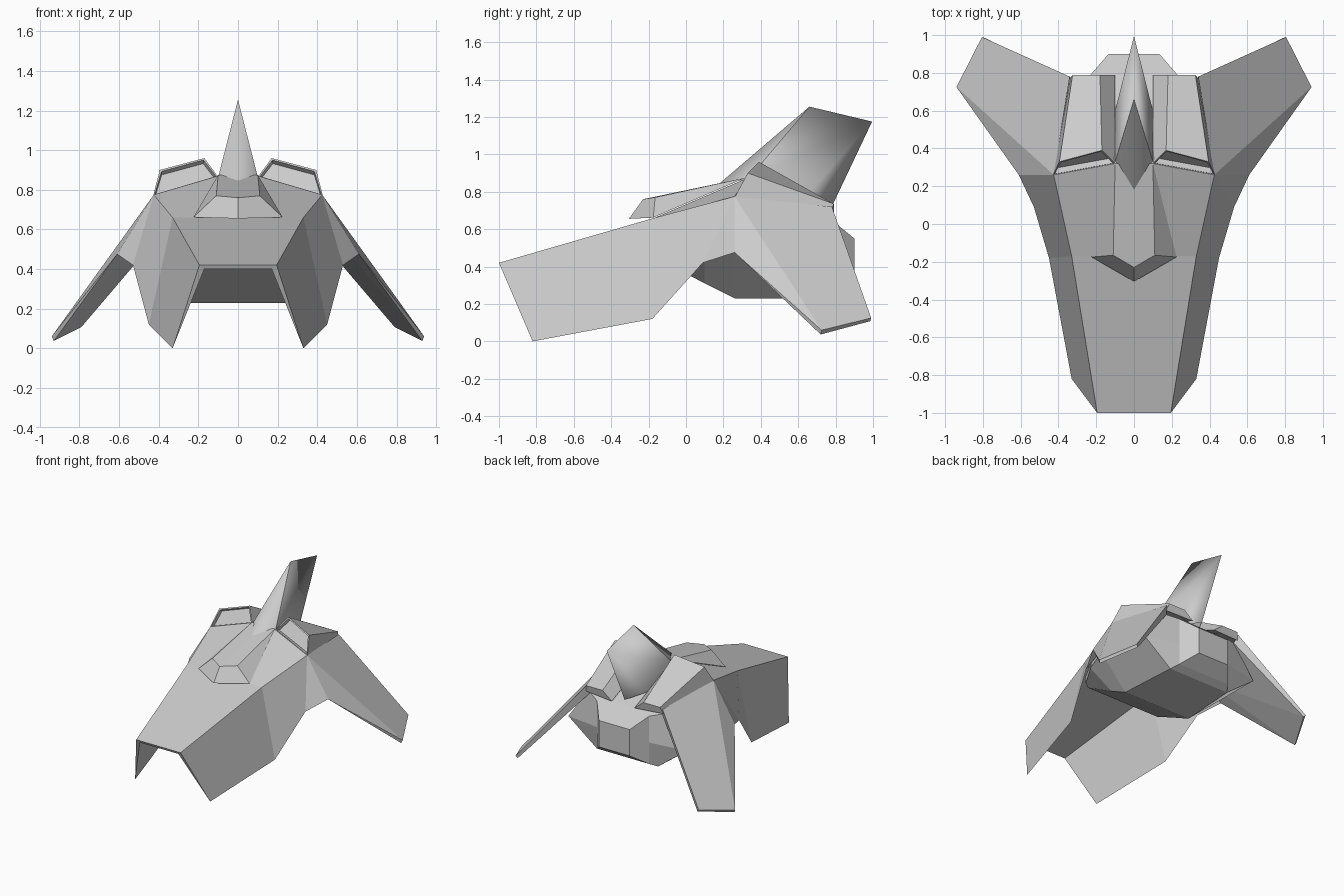
import bpy, bmesh


def part(name, verts, faces, fix_normals=False, inset=None):
    """Right-hand half of a part, mirrored across x = 0."""
    bm = bmesh.new()
    vs = [bm.verts.new(v) for v in verts]
    fs = [bm.faces.new([vs[i] for i in f]) for f in faces]
    if fix_normals:
        bmesh.ops.recalc_face_normals(bm, faces=fs)
    if inset is not None:
        face = fs[inset]
        bmesh.ops.inset_region(bm, faces=[face], thickness=0.012)
        bmesh.ops.inset_region(bm, faces=[face], thickness=0.003, depth=-0.03)
    me = bpy.data.meshes.new(name)
    bm.to_mesh(me)
    bm.free()
    ob = bpy.data.objects.new(name, me)
    bpy.context.collection.objects.link(ob)
    ob.modifiers.new("mirror", 'MIRROR').use_clip = True
    return ob


# Hull shell: roof and tapered cheek plates, open underneath
part("hull_shell", [
    (0, -1, .42), (.195, -1, .42), (.33, -.17, .66), (.22, -.17, .66), (0, -.17, .66),
    (.425, .26, .775), (.1, .32, .87), (0, .32, .87),
    (.34, .77, .7), (.1, .765, .66), (0, .765, .66),
    (.33, -.82, 0), (.45, -.18, .12), (.53, .09, .42),
    (0, -.99, .4), (.17, -.99, .4), (.305, -.17, .635), (0, -.17, .635), (.4, .26, .73)],
    [(0, 1, 2, 3, 4), (4, 3, 6, 7), (3, 2, 5, 6), (7, 6, 9, 10), (6, 5, 8, 9),
     (1, 11, 12, 2), (2, 12, 13, 5),
     (14, 17, 16, 15), (15, 16, 12, 11), (16, 18, 13, 12), (0, 14, 15, 1), (1, 15, 11)])

# Drooped wing plates
part("wing", [
    (.425, .26, .775), (.53, .09, .42), (.61, .26, .475), (.94, .725, .06), (.805, .99, .125),
    (.34, .78, .72), (.93, .72, .037), (.79, .985, .108), (.32, .75, .66), (.46, .27, .6)],
    [(0, 1, 2), (0, 2, 3), (0, 3, 4, 5), (2, 6, 3), (6, 7, 4, 3), (4, 7, 8, 5),
     (9, 8, 7), (9, 7, 6), (9, 6, 2), (1, 9, 2)])

# Belly, wing-root fairing and tail block, lofted along y:
# (y, bottom x, bottom z, chine x, chine z, top x, top z)
sections = [(-.13, .33, .43, .35, .46, .36, .5), (.1, .3, .31, .5, .43, .49, .48),
            (.26, .3, .23, .53, .48, .5, .54), (.735, .27, .23, .52, .42, .34, .67),
            (.79, .23, .26, .23, .43, .23, .64), (.9, .135, .34, .135, .42, .135, .55)]
verts, faces = [], []
for y, xb, zb, xm, zm, xt, zt in sections:
    verts += [(0, y, zb), (xb, y, zb), (xm, y, zm), (xt, y, zt), (0, y, zt)]
for i in range(0, 5 * (len(sections) - 1), 5):
    faces += [(i + k, i + k + 5, i + k + 6, i + k + 1) for k in range(4)]
n = len(verts)
faces += [(0, 1, 2, 3, 4), (n - 1, n - 2, n - 3, n - 4, n - 5)]
part("belly", verts, faces)

# Faceted canopy fairing
part("canopy", [
    (0, -.305, .655), (.225, -.175, .662), (0, -.23, .76), (.11, -.165, .77),
    (.1, .32, .875), (0, .32, .875), (0, -.17, .662)],
    [(0, 1, 3, 2), (2, 3, 4, 5), (1, 4, 3), (0, 6, 1)])

# Wedge engine pods with recessed intakes
part("engine_pod", [
    (.1, .32, .865), (.428, .26, .77), (.395, .33, .9), (.17, .39, .96),
    (.1, .79, .67), (.34, .77, .68), (.325, .79, .735), (.18, .79, .735)],
    [(0, 1, 2, 3), (3, 2, 6, 7), (1, 5, 6, 2), (0, 3, 7, 4), (4, 7, 6, 5), (0, 4, 5, 1)],
    fix_normals=True, inset=0)

# Swept tail fin, softly shaded
fin = part("tail_fin", [
    (0, .18, .845), (.1, .33, .865), (.1, .6, .73), (0, .77, .7),
    (0, .66, 1.255), (0, .995, 1.175)],
    [(0, 1, 4), (1, 2, 5, 4), (2, 3, 5)])
bpy.context.view_layer.objects.active = fin
fin.select_set(True)
bpy.ops.object.shade_smooth_by_angle(angle=0.7)
